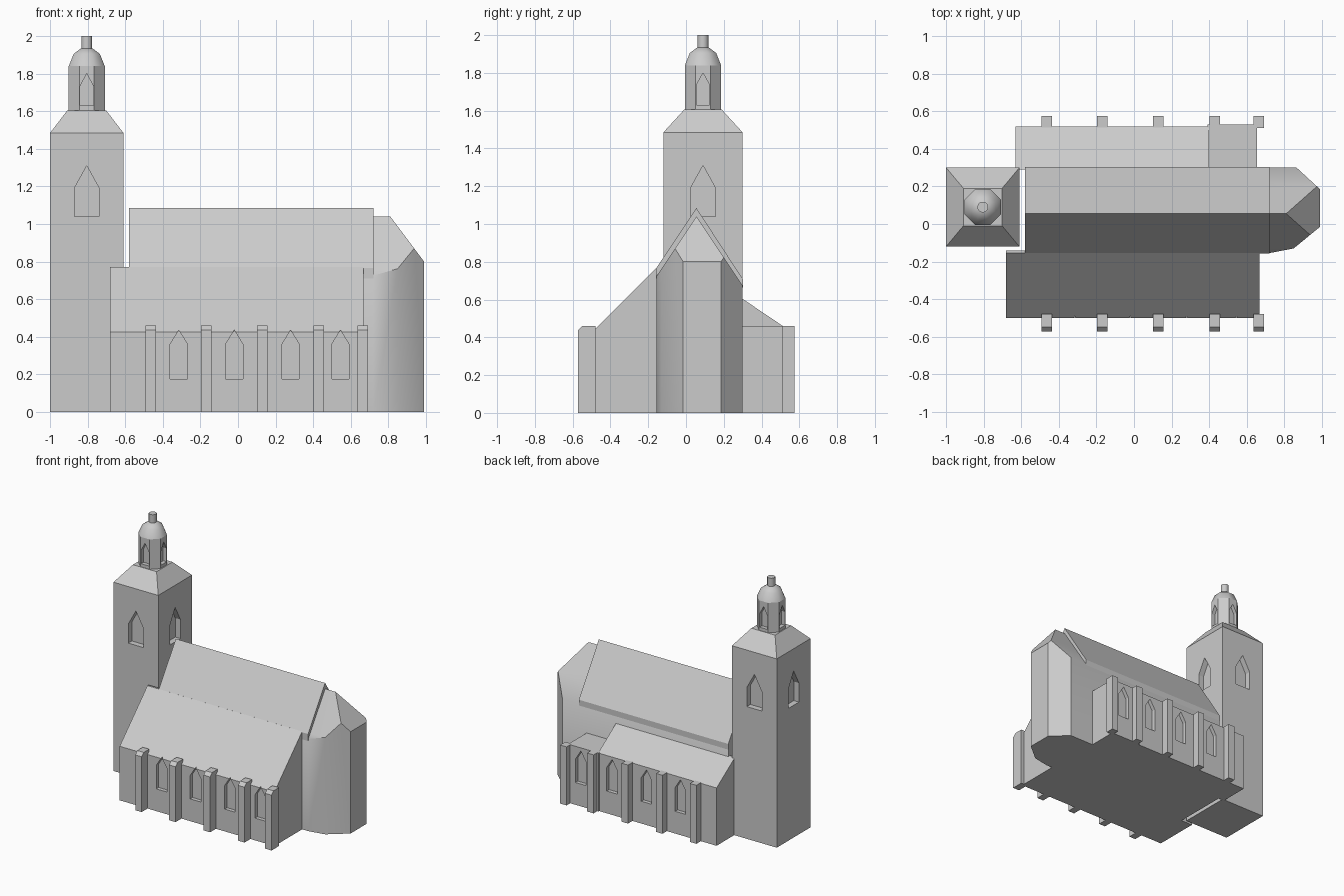
import bpy, bmesh, math
from mathutils import Vector, Matrix

if "Cube" in bpy.data.objects:
    bpy.data.objects.remove(bpy.data.objects["Cube"])

stone = bpy.data.materials.new("pale grey stone")
stone.diffuse_color = (0.6, 0.6, 0.6, 1)
stone.use_nodes = True
stone.node_tree.nodes["Principled BSDF"].inputs["Base Color"].default_value = stone.diffuse_color


def finish(name, bm, smooth=None):
    bmesh.ops.recalc_face_normals(bm, faces=bm.faces)
    me = bpy.data.meshes.new(name)
    bm.to_mesh(me)
    bm.free()
    me.materials.append(stone)
    ob = bpy.data.objects.new(name, me)
    bpy.context.collection.objects.link(ob)
    if smooth:
        bpy.ops.object.select_all(action='DESELECT')
        ob.select_set(True)
        bpy.context.view_layer.objects.active = ob
        bpy.ops.object.shade_smooth_by_angle(angle=math.radians(smooth))
    return ob


def add_prism(bm, pts, vec):
    """Extrude a closed polygon of 3D points along a vector."""
    f = bm.faces.new([bm.verts.new(p) for p in pts])
    r = bmesh.ops.extrude_face_region(bm, geom=[f])
    bmesh.ops.translate(bm, vec=vec, verts=[v for v in r['geom'] if isinstance(v, bmesh.types.BMVert)])


def along_x(name, profile, x0, x1, smooth=None):
    """Prism from a (y, z) profile between two x positions."""
    bm = bmesh.new()
    add_prism(bm, [(x0, y, z) for y, z in profile], (x1 - x0, 0, 0))
    return finish(name, bm, smooth)


def loft(name, cx, cy, rings, n, smooth=None):
    """Stack of n-sided rings given as (radius x, radius y, z)."""
    bm = bmesh.new()
    k = 1 / math.cos(math.pi / n)
    loops = []
    for rx, ry, z in rings:
        loops.append([bm.verts.new((cx + rx * k * math.cos(math.pi / n * (2 * i + 1)),
                                    cy + ry * k * math.sin(math.pi / n * (2 * i + 1)), z)) for i in range(n)])
    for a, b in zip(loops, loops[1:]):
        for i in range(n):
            j = (i + 1) % n
            bm.faces.new((a[i], a[j], b[j], b[i]))
    bm.faces.new(loops[0])
    bm.faces.new(loops[-1])
    return finish(name, bm, smooth)


def cut_windows(target, spots, w, z0, z1, z2, depth):
    """Recess pointed windows; each spot is (x, y, outward angle)."""
    bm = bmesh.new()
    for x, y, ang in spots:
        m = Matrix.Translation((x, y, 0)) @ Matrix.Rotation(ang, 4, 'Z')
        outline = [(-w, z0), (w, z0), (w, z1), (0, z2), (-w, z1)]
        add_prism(bm, [m @ Vector((-depth, s, z)) for s, z in outline],
                  m.to_3x3() @ Vector((depth + 0.05, 0, 0)))
    cutter = finish("window_cutter", bm)
    cutter.hide_render = True
    mod = target.modifiers.new("windows", 'BOOLEAN')
    mod.object, mod.operation, mod.solver = cutter, 'DIFFERENCE', 'EXACT'
    bpy.ops.object.select_all(action='DESELECT')
    bpy.context.view_layer.objects.active = target
    target.select_set(True)
    bpy.ops.object.modifier_apply(modifier=mod.name)
    bpy.data.objects.remove(cutter)


# Bell tower with sloped roof
TX, TY = -0.805, 0.09
tower = loft("tower", TX, TY, [(0.195, 0.21, 0), (0.195, 0.21, 1.485), (0.103, 0.1, 1.605)], 4)
sides = lambda rx, ry: [(TX + rx, TY, 0), (TX, TY + ry, math.pi / 2),
                        (TX - rx, TY, math.pi), (TX, TY - ry, -math.pi / 2)]
cut_windows(tower, sides(0.195, 0.21), 0.066, 1.04, 1.19, 1.31, 0.045)

# Octagonal lantern, dome and finial
lantern = loft("lantern", TX, TY, [(0.096, 0.096, 1.6), (0.096, 0.096, 1.84)], 8)
cut_windows(lantern, sides(0.096, 0.096), 0.035, 1.63, 1.735, 1.8, 0.03)
loft("dome", TX, TY, [(0.096, 0.096, 1.84), (0.07, 0.07, 1.905), (0.03, 0.03, 1.935)], 8, 50)
loft("finial", TX, TY, [(0.028, 0.028, 1.92), (0.028, 0.028, 2.0)], 16, 40)

# Nave and polygonal choir: plan prism trimmed by roof planes
RY, RZ = 0.055, 1.04
plan = [(-0.58, -0.155), (0.72, -0.155), (0.85, -0.13), (0.99, -0.015),
        (0.99, 0.185), (0.865, 0.3), (-0.58, 0.3)]
bm = bmesh.new()
add_prism(bm, [(x, y, 0) for x, y in plan], (0, 0, 1.3))
for co, no in [((0, RY, RZ), (0, -1.5, 1)), ((0, RY, RZ), (0, 1.5, 1)), ((0.81, 0, RZ), (1.33, 0, 1))]:
    r = bmesh.ops.bisect_plane(bm, geom=bm.verts[:] + bm.edges[:] + bm.faces[:],
                               plane_co=co, plane_no=no, clear_outer=True)
    bmesh.ops.contextual_create(bm, geom=[e for e in r['geom_cut'] if isinstance(e, bmesh.types.BMEdge)])
finish("nave_and_choir", bm, 35)

# Nave roof slab
along_x("nave_roof", [(-0.158, 0.765), (RY, 1.085), (0.303, 0.705), (0.303, 0.66),
                      (RY, 1.03), (-0.158, 0.71)], -0.58, 0.72)

# Side aisles and vestry
south = along_x("south_aisle", [(-0.5, 0), (-0.5, 0.425), (-0.155, 0.77), (-0.14, 0.77), (-0.14, 0)], -0.68, 0.667)
north = along_x("north_aisle", [(0.29, 0), (0.52, 0), (0.52, 0.455), (0.29, 0.61)], -0.63, 0.4)
vestry = along_x("vestry", [(0.29, 0), (0.53, 0), (0.53, 0.46), (0.29, 0.46)], 0.39, 0.655)
bays = [-0.315, -0.02, 0.28, 0.545]
dims = (0.046, 0.175, 0.36, 0.435, 0.03)
cut_windows(south, [(x, -0.5, -math.pi / 2) for x in bays], *dims)
cut_windows(north, [(x, 0.52, math.pi / 2) for x in bays[:3]], *dims)
cut_windows(vestry, [(bays[3], 0.53, math.pi / 2)], *dims)

# Buttresses with chamfered caps on the south, flat caps on the north
for i, x in enumerate([-0.465, -0.17, 0.13, 0.43, 0.665], 1):
    along_x(f"south_buttress_{i}", [(-0.48, 0), (-0.573, 0), (-0.573, 0.435), (-0.548, 0.46), (-0.48, 0.46)],
            x - 0.028, x + 0.028)
    along_x(f"north_buttress_{i}", [(0.51, 0), (0.575, 0), (0.575, 0.46), (0.51, 0.46)],
            x - 0.028, x + 0.028)
